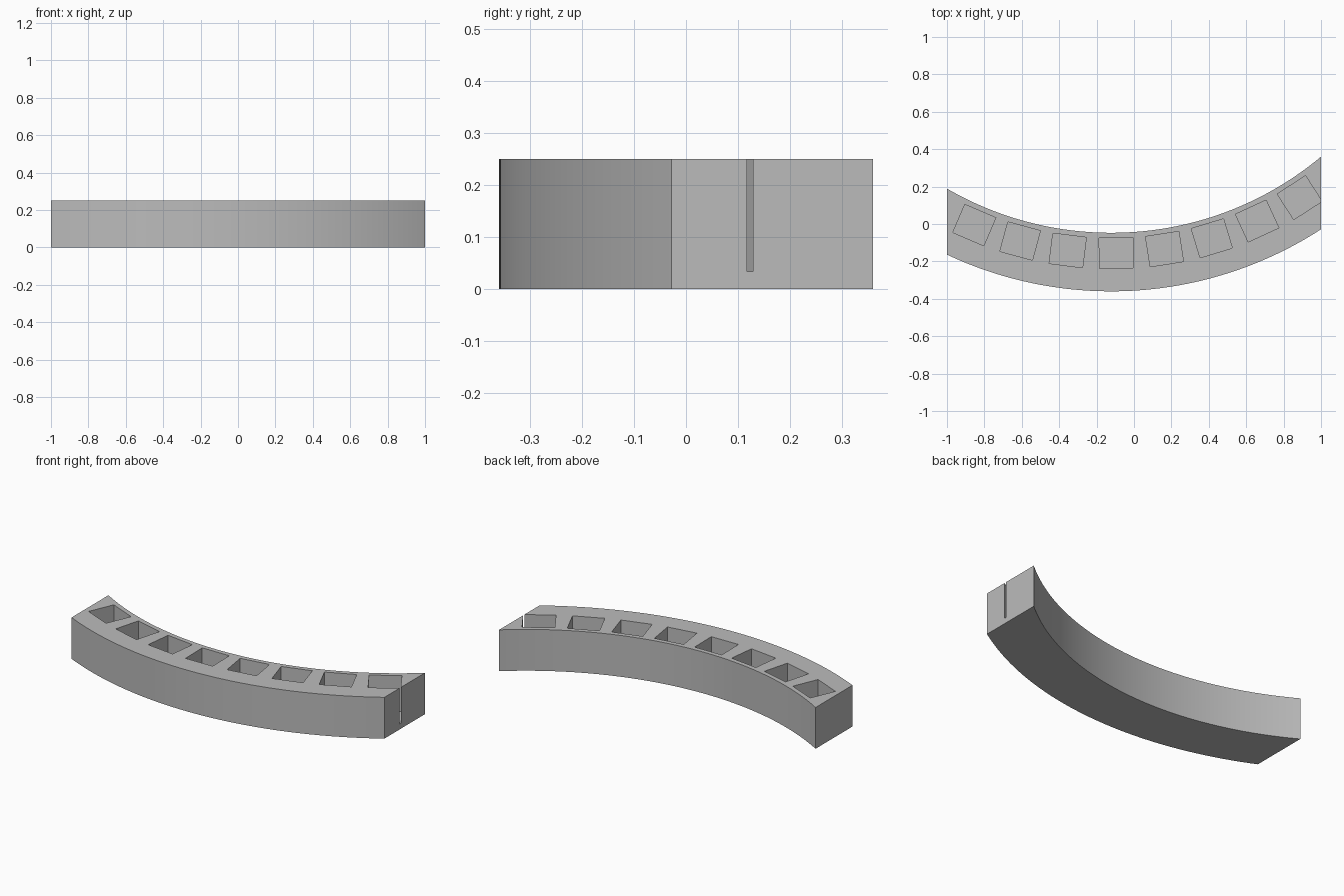
import bpy, bmesh, math
from mathutils import Matrix

default = bpy.data.objects.get("Cube")
if default:
    bpy.data.objects.remove(default, do_unlink=True)

CX, CY = -0.122, 1.703          # centre of the arc
R_OUT, R_IN = 2.063, 1.75       # outer and inner radius
HEIGHT, FLOOR = 0.25, 0.033
SEGMENTS = 64

grey = bpy.data.materials.new("plain grey")
grey.use_nodes = True
colour = (0.5, 0.5, 0.5, 1)
grey.diffuse_color = colour
grey.node_tree.nodes["Principled BSDF"].inputs["Base Color"].default_value = colour


def make_object(name, bm):
    bmesh.ops.recalc_face_normals(bm, faces=bm.faces)
    mesh = bpy.data.meshes.new(name)
    bm.to_mesh(mesh)
    bm.free()
    mesh.materials.append(grey)
    obj = bpy.data.objects.new(name, mesh)
    bpy.context.collection.objects.link(obj)
    return obj


def arc(radius):
    """Arc points running between the two straight ends."""
    start = math.asin((-1 - CX) / radius)
    end = math.asin((1 - CX) / radius)
    angles = [start + (end - start) * i / SEGMENTS for i in range(SEGMENTS + 1)]
    return [(CX + radius * math.sin(a), CY - radius * math.cos(a), 0) for a in angles]


# Curved bar, cut off straight at both ends
bm = bmesh.new()
outline = arc(R_OUT) + arc(R_IN)[::-1]
base = bm.faces.new([bm.verts.new(p) for p in outline])
top = bmesh.ops.extrude_face_region(bm, geom=[base])
bmesh.ops.translate(bm, vec=(0, 0, HEIGHT),
                    verts=[v for v in top["geom"] if isinstance(v, bmesh.types.BMVert)])
bar = make_object("curved_bar", bm)

# Row of square pockets; the last one breaks through the end as a slot
bm = bmesh.new()
for k in range(-3, 5):
    turn = Matrix.Rotation(math.radians(0.82 + 8 * k), 4, "Z")
    place = (Matrix.Translation((CX, CY, FLOOR + 0.2)) @ turn
             @ Matrix.Translation((0, -1.859, 0))
             @ Matrix.Diagonal((0.18, 0.163, 0.4, 1)))
    bmesh.ops.create_cube(bm, size=1, matrix=place)
pockets = make_object("pocket_cutter", bm)
pockets.hide_render = True

cut = bar.modifiers.new("pockets", "BOOLEAN")
cut.operation = "DIFFERENCE"
cut.solver = "EXACT"
cut.object = pockets

bpy.ops.object.select_all(action="DESELECT")
bpy.context.view_layer.objects.active = bar
bar.select_set(True)
bpy.ops.object.modifier_apply(modifier=cut.name)
bpy.data.objects.remove(pockets, do_unlink=True)
bpy.ops.object.shade_smooth_by_angle(angle=math.radians(30))
